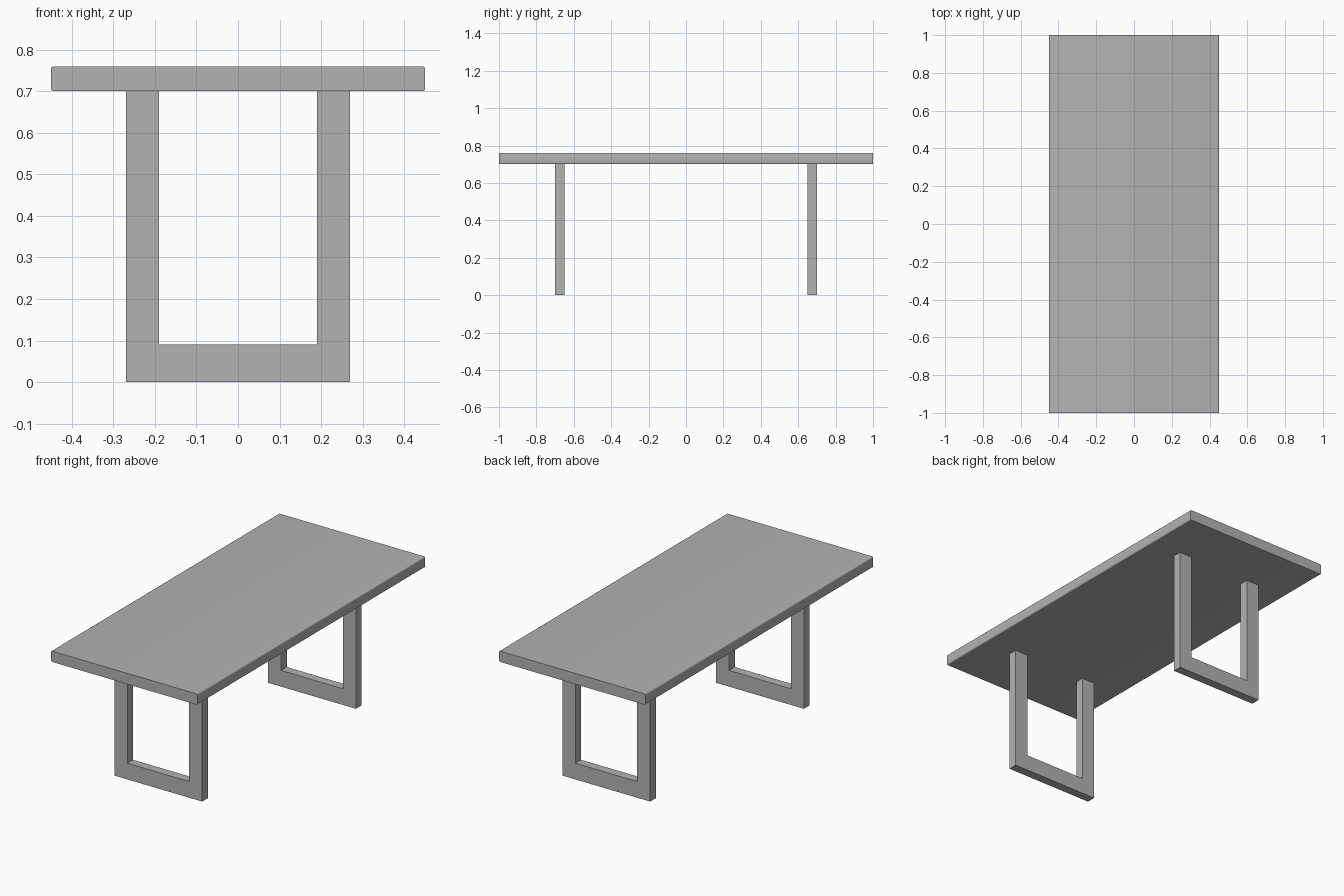
import bpy
import bmesh
import math
from mathutils import Vector

cube = bpy.data.objects.get("Cube")
if cube:
    bpy.data.objects.remove(cube, do_unlink=True)

grey = bpy.data.materials.new("plain grey")
grey.use_nodes = True
colour = (0.45, 0.45, 0.45, 1)
grey.diffuse_color = colour
grey.node_tree.nodes["Principled BSDF"].inputs["Base Color"].default_value = colour


def extrude_profile(name, points, y0, y1):
    """Solid made from an x-z outline swept from y0 to y1."""
    bm = bmesh.new()
    face = bm.faces.new([bm.verts.new((x, y0, z)) for x, z in points])
    swept = bmesh.ops.extrude_face_region(bm, geom=[face])
    moved = [v for v in swept["geom"] if isinstance(v, bmesh.types.BMVert)]
    bmesh.ops.translate(bm, verts=moved, vec=Vector((0, y1 - y0, 0)))
    bmesh.ops.recalc_face_normals(bm, faces=bm.faces)
    mesh = bpy.data.meshes.new(name)
    bm.to_mesh(mesh)
    bm.free()
    obj = bpy.data.objects.new(name, mesh)
    mesh.materials.append(grey)
    bpy.context.collection.objects.link(obj)
    return obj


WIDTH, TOP, UNDER, ROUND = 0.45, 0.76, 0.70, 0.007

# Tabletop: slab with rounded long edges
outline = []
corners = [(1, 1), (-1, 1), (-1, -1), (1, -1)]
for i, (sx, sz) in enumerate(corners):
    cx = sx * (WIDTH - ROUND)
    cz = (TOP - ROUND) if sz > 0 else (UNDER + ROUND)
    for step in range(5):
        a = (i + step / 4) * math.pi / 2
        outline.append((cx + ROUND * math.cos(a), cz + ROUND * math.sin(a)))
tabletop = extrude_profile("tabletop", outline, -1, 1)
bpy.ops.object.select_all(action="DESELECT")
tabletop.select_set(True)
bpy.context.view_layer.objects.active = tabletop
bpy.ops.object.shade_smooth_by_angle(angle=math.radians(30))

# Legs: a U-shaped frame near each end
OUT, IN, BAR = 0.27, 0.19, 0.09
frame = [(-OUT, 0), (OUT, 0), (OUT, UNDER), (IN, UNDER),
         (IN, BAR), (-IN, BAR), (-IN, UNDER), (-OUT, UNDER)]
for name, side in (("front_leg_frame", -1), ("back_leg_frame", 1)):
    extrude_profile(name, frame, side * 0.65, side * 0.70)
